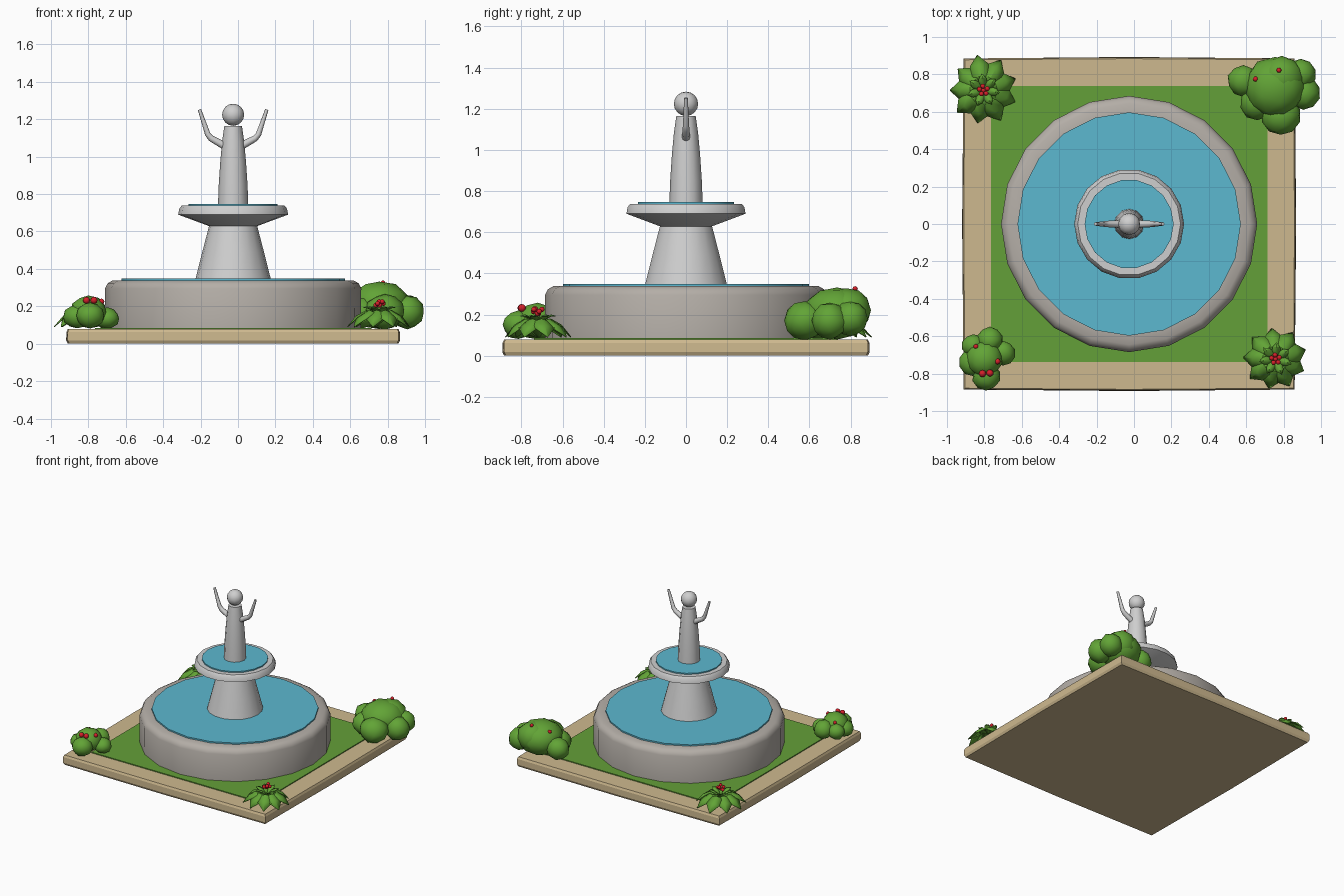
import bpy, bmesh, math, random
from mathutils import Vector

if "Cube" in bpy.data.objects:
    bpy.data.objects.remove(bpy.data.objects["Cube"])

random.seed(4)
CX = -0.026  # fountain centre line


def material(name, r, g, b):
    m = bpy.data.materials.new(name)
    lin = [((c / 255 + 0.055) / 1.055) ** 2.4 for c in (r, g, b)]
    m.diffuse_color = (*lin, 1)
    m.use_nodes = True
    m.node_tree.nodes["Principled BSDF"].inputs["Base Color"].default_value = m.diffuse_color
    return m


TAN = material("tan stone", 206, 185, 143)
GRASS = material("grass green", 100, 160, 56)
STONE = material("warm grey stone", 180, 174, 167)
PALE = material("pale grey stone", 207, 207, 207)
WATER = material("water blue", 92, 184, 208)
LEAF = material("leaf green", 98, 164, 54)
BERRY = material("berry red", 214, 32, 42)


def finish(bm, name, mat, angle=None):
    bmesh.ops.recalc_face_normals(bm, faces=bm.faces)
    me = bpy.data.meshes.new(name)
    bm.to_mesh(me)
    bm.free()
    ob = bpy.data.objects.new(name, me)
    bpy.context.collection.objects.link(ob)
    me.materials.append(mat)
    if angle:
        bpy.ops.object.select_all(action='DESELECT')
        ob.select_set(True)
        bpy.context.view_layer.objects.active = ob
        bpy.ops.object.shade_smooth_by_angle(angle=math.radians(angle))
    return ob


def stack(rings, name, mat, angle=None):
    """Skin a list of equal-length vertex rings and cap both ends."""
    bm = bmesh.new()
    vs = [[bm.verts.new(p) for p in ring] for ring in rings]
    n = len(vs[0])
    for a, b in zip(vs, vs[1:]):
        for i in range(n):
            j = (i + 1) % n
            bm.faces.new((a[i], a[j], b[j], b[i]))
    bm.faces.new(vs[0][::-1])
    bm.faces.new(vs[-1])
    return finish(bm, name, mat, angle)


def lathe(profile, sides, name, mat, angle=35):
    rings = [[(CX + r * math.cos(2 * math.pi * i / sides),
               r * math.sin(2 * math.pi * i / sides), z) for i in range(sides)]
             for r, z in profile]
    return stack(rings, name, mat, angle)


def square(h, z, bow=0.0):
    """Square outline whose edge midpoints bulge by bow."""
    m = h + bow
    pts = [(h, h), (0, m), (-h, h), (-m, 0), (-h, -h), (0, -m), (h, -h), (m, 0)]
    return [(CX + x, y, z) for x, y in pts]


# Plinth and lawn
stack([square(0.876, 0, 0.008), square(0.885, 0.018, 0.008), square(0.885, 0.062, 0.006),
       square(0.878, 0.078, 0.006)], "plinth", TAN)
stack([square(0.739, 0.06), square(0.739, 0.085)], "lawn", GRASS)

# Fountain
lathe([(0.684, 0.07), (0.685, 0.295), (0.672, 0.322), (0.645, 0.338), (0.58, 0.338)],
      20, "basin", STONE, 40)
lathe([(0.597, 0.33), (0.597, 0.349)], 20, "basin_water", WATER)
lathe([(0.203, 0.34), (0.165, 0.49), (0.128, 0.632)], 18, "pedestal", PALE)
lathe([(0.126, 0.628), (0.294, 0.69), (0.288, 0.722), (0.275, 0.738), (0.22, 0.738)],
      18, "upper_bowl", PALE, 40)
lathe([(0.238, 0.73), (0.238, 0.747)], 18, "upper_water", WATER)

# Statue
lathe([(0.081, 0.74), (0.077, 0.85), (0.069, 0.97), (0.059, 1.08), (0.047, 1.165)],
      12, "statue_body", PALE)
bm = bmesh.new()
bmesh.ops.create_uvsphere(bm, u_segments=12, v_segments=8, radius=0.059)
bmesh.ops.translate(bm, verts=bm.verts, vec=(CX, 0, 1.224))
finish(bm, "statue_head", PALE, 50)

for side, name in ((-1, "left_arm"), (1, "right_arm")):
    path = [(0.045, 1.058, 0.021), (0.118, 1.098, 0.017), (0.136, 1.120, 0.015),
            (0.180, 1.252, 0.009)]
    dirs = [(0.88, 0.48), (0.8, 0.6), (0.45, 0.89), (0.32, 0.95)]
    rings = []
    for (x, z, r), (dx, dz) in zip(path, dirs):
        ring = []
        for k in range(8):
            a = math.pi * k / 4
            ring.append((CX + side * (x - dz * r * math.cos(a)), r * math.sin(a),
                         z + dx * r * math.cos(a)))
        rings.append(ring)
    stack(rings, name, PALE, 50)


# Round bushes: clumps of squashed spheres (x, y, z, horizontal radius, vertical radius)
def bush(name, blobs):
    bm = bmesh.new()
    for x, y, z, r, rz in blobs:
        vs = bmesh.ops.create_icosphere(bm, subdivisions=2, radius=1)["verts"]
        for v in vs:
            k = random.uniform(0.95, 1.04)
            v.co = Vector((x + v.co.x * r * k, y + v.co.y * r * k,
                           max(z + v.co.z * rz * k, 0.075)))
    finish(bm, name, LEAF, 50)


def berries(name, pts):
    bm = bmesh.new()
    for x, y, z, r in pts:
        vs = bmesh.ops.create_icosphere(bm, subdivisions=2, radius=r)["verts"]
        bmesh.ops.translate(bm, verts=vs, vec=(x, y, z))
    finish(bm, name, BERRY, 60)


bush("large_bush", [(0.755, 0.735, 0.205, 0.165, 0.13), (0.79, 0.78, 0.22, 0.12, 0.11),
                    (0.585, 0.765, 0.17, 0.085, 0.085), (0.785, 0.58, 0.17, 0.105, 0.095),
                    (0.905, 0.70, 0.17, 0.09, 0.09), (0.66, 0.65, 0.165, 0.095, 0.085),
                    (0.89, 0.80, 0.18, 0.085, 0.085)])
berries("large_bush_berries", [(0.65, 0.775, 0.29, 0.014), (0.775, 0.822, 0.325, 0.013)])
bush("small_bush", [(-0.80, -0.72, 0.17, 0.10, 0.085), (-0.86, -0.74, 0.145, 0.075, 0.065),
                    (-0.70, -0.69, 0.135, 0.065, 0.058), (-0.79, -0.815, 0.15, 0.075, 0.07),
                    (-0.77, -0.62, 0.155, 0.07, 0.07), (-0.86, -0.65, 0.15, 0.06, 0.06)])
berries("small_bush_berries", [(-0.81, -0.80, 0.232, 0.019), (-0.77, -0.797, 0.232, 0.019),
                               (-0.73, -0.735, 0.225, 0.016), (-0.845, -0.655, 0.215, 0.013)])


# Leafy plants: rings of creased, drooping leaves
def fern(name, cx, cy, spread, turn):
    bm = bmesh.new()

    def leaf(ang, pts):
        c, s = math.cos(ang), math.sin(ang)
        rows = []
        for d, w, z in pts:
            drop = w * 0.3
            rows.append([bm.verts.new((cx + c * d - s * t * w, cy + s * d + c * t * w,
                                       z - abs(t) * drop)) for t in (-1, 0, 1)])
        for a, b in zip(rows, rows[1:]):
            for i in (0, 1):
                bm.faces.new((a[i], a[i + 1], b[i + 1], b[i]))

    for i in range(9):
        k = spread * random.uniform(0.93, 1.02)
        leaf(turn + i * math.tau / 9, [(0.0, 0.012, 0.15), (0.40 * k, 0.046, 0.18),
                                       (0.72 * k, 0.050, 0.15), (k, 0.002, 0.092)])
    for i in range(7):
        leaf(turn + 0.3 + i * math.tau / 7, [(0.0, 0.008, 0.15), (0.035, 0.024, 0.185),
                                             (0.065, 0.020, 0.20), (0.088, 0.001, 0.195)])
    ob = finish(bm, name, LEAF, 30)
    mod = ob.modifiers.new("thickness", 'SOLIDIFY')
    mod.thickness = 0.004
    berries(name + "_berries", [(cx + 0.022 * math.cos(a) * (i > 0), cy + 0.022 * math.sin(a) * (i > 0),
                                 0.205 + 0.01 * (i % 3), 0.013)
                                for i, a in enumerate([0, 0.4, 1.7, 2.9, 4.2, 5.4])])


fern("front_right_plant", 0.757, -0.722, 0.172, 0.3)
fern("back_left_plant", -0.805, 0.715, 0.188, math.radians(180))
